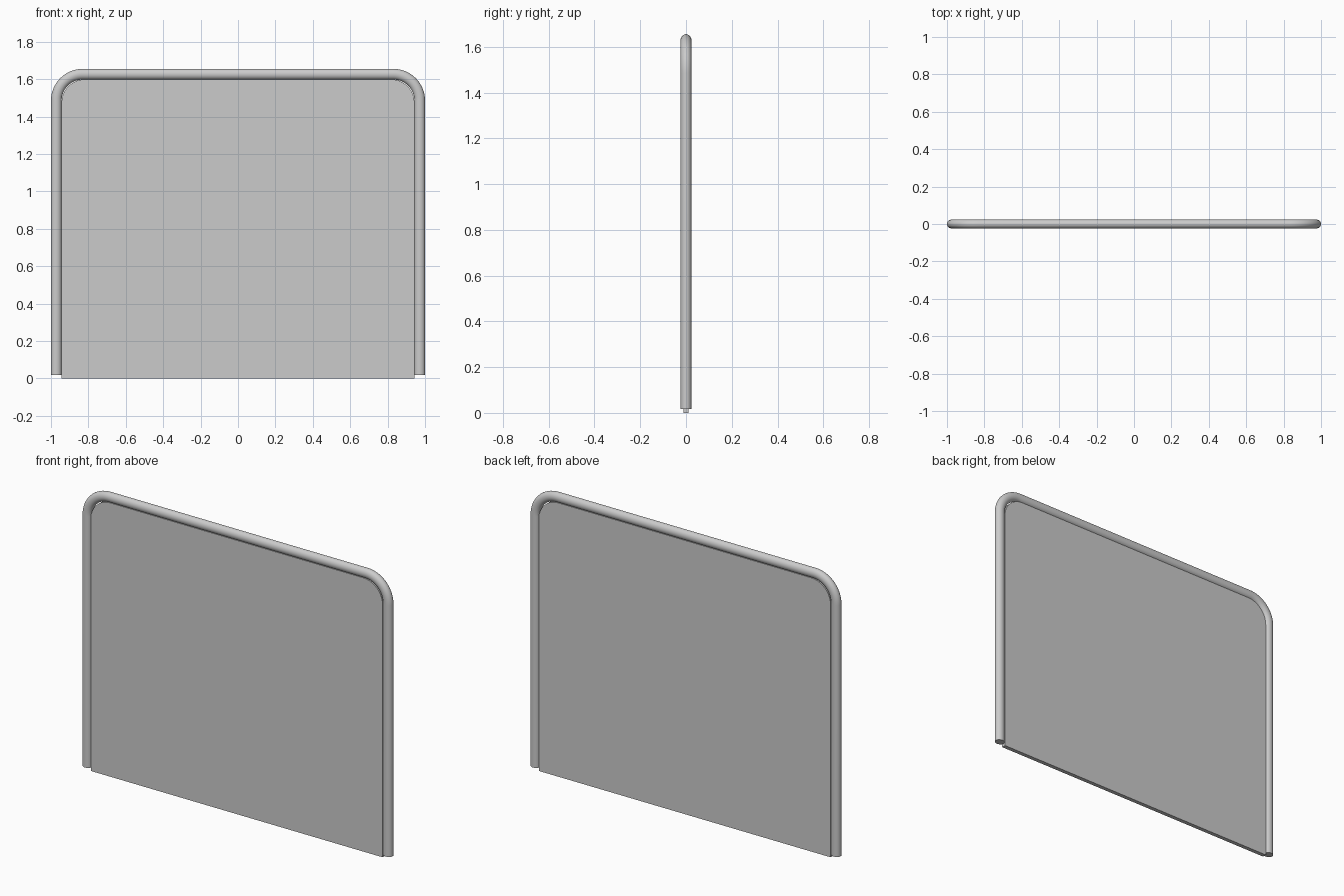
import bpy, bmesh
from math import sin, cos, pi

if "Cube" in bpy.data.objects:
    bpy.data.objects.remove(bpy.data.objects["Cube"])

TOP = 1.655            # overall height
RX, RY = 0.0285, 0.0245  # tube half width in the frame plane and in depth


def arch(half_w, top, bottom, radius, steps):
    """Upside-down U as (x, z, outward direction) from left foot to right foot."""
    pts = [(-half_w, bottom, pi)]
    for sx, a0 in ((-1, pi), (1, pi / 2)):
        cx, cz = sx * (half_w - radius), top - radius
        for i in range(steps + 1):
            a = a0 - i / steps * pi / 2
            pts.append((cx + radius * cos(a), cz + radius * sin(a), a))
    pts.append((half_w, bottom, 0))
    return pts


def finish(name, bm):
    bmesh.ops.recalc_face_normals(bm, faces=bm.faces)
    mesh = bpy.data.meshes.new(name)
    bm.to_mesh(mesh)
    bm.free()
    obj = bpy.data.objects.new(name, mesh)
    bpy.context.collection.objects.link(obj)
    bpy.ops.object.select_all(action='DESELECT')
    obj.select_set(True)
    bpy.context.view_layer.objects.active = obj
    bpy.ops.object.shade_smooth_by_angle(angle=pi / 6)
    return obj


# Bent tube frame: oval section swept along the arch
SIDES = 32
bm = bmesh.new()
rings = []
for x, z, a in arch(1 - RX, TOP - RX, 0.017, 0.17 - RX, 16):
    ring = []
    for k in range(SIDES):
        t = 2 * pi * k / SIDES
        d = RX * cos(t)
        ring.append(bm.verts.new((x + d * cos(a), RY * sin(t), z + d * sin(a))))
    rings.append(ring)
for r0, r1 in zip(rings, rings[1:]):
    for k in range(SIDES):
        j = (k + 1) % SIDES
        bm.faces.new((r0[k], r0[j], r1[j], r1[k]))
bm.faces.new(rings[0])
bm.faces.new(rings[-1])
finish("tube_frame", bm)

# Flat panel with rounded upper corners
THICK = 0.024
bm = bmesh.new()
outline = arch(0.943, TOP - 2 * RX + 0.001, 0, 0.126, 16)
face = bm.faces.new([bm.verts.new((x, -THICK / 2, z)) for x, z, _ in outline])
ext = bmesh.ops.extrude_face_region(bm, geom=[face], use_keep_orig=True)
verts = [g for g in ext["geom"] if isinstance(g, bmesh.types.BMVert)]
bmesh.ops.translate(bm, verts=verts, vec=(0, THICK, 0))
finish("panel", bm)
